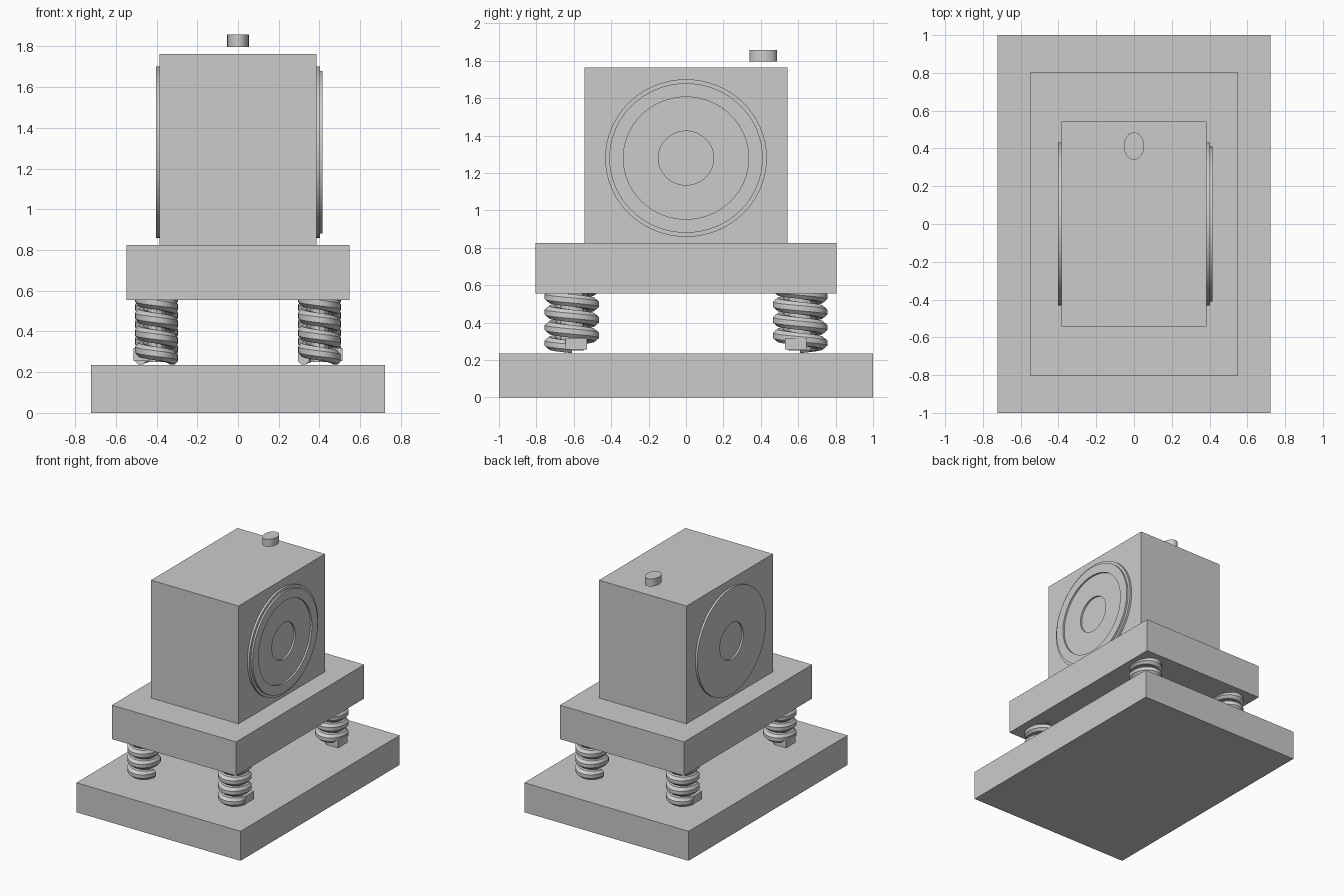
import bpy, bmesh, math

if "Cube" in bpy.data.objects:
    bpy.data.objects.remove(bpy.data.objects["Cube"])

grey = bpy.data.materials.new("plain grey")
grey.diffuse_color = (0.6, 0.6, 0.6, 1)
grey.use_nodes = True
grey.node_tree.nodes["Principled BSDF"].inputs["Base Color"].default_value = grey.diffuse_color


def finish(name, bm, smooth=False):
    bmesh.ops.recalc_face_normals(bm, faces=bm.faces)
    mesh = bpy.data.meshes.new(name)
    bm.to_mesh(mesh)
    bm.free()
    mesh.materials.append(grey)
    ob = bpy.data.objects.new(name, mesh)
    bpy.context.collection.objects.link(ob)
    if smooth:
        bpy.ops.object.select_all(action='DESELECT')
        ob.select_set(True)
        bpy.context.view_layer.objects.active = ob
        bpy.ops.object.shade_smooth_by_angle(angle=math.radians(30))
    return ob


def box(name, x0, x1, y0, y1, z0, z1):
    bm = bmesh.new()
    bmesh.ops.create_cube(bm, size=1)
    for v in bm.verts:
        v.co = ((x0 + x1) / 2 + v.co.x * (x1 - x0),
                (y0 + y1) / 2 + v.co.y * (y1 - y0),
                (z0 + z1) / 2 + v.co.z * (z1 - z0))
    return finish(name, bm)


def rod(name, x, y, rx, ry, z0, z1, sides):
    bm = bmesh.new()
    bmesh.ops.create_cone(bm, cap_ends=True, segments=sides, radius1=1, radius2=1, depth=1)
    for v in bm.verts:
        v.co = (x + v.co.x * rx, y + v.co.y * ry, (z0 + z1) / 2 + v.co.z * (z1 - z0))
    return finish(name, bm, True)


def side_disc(name, profile, z, seg=64):
    """Lathe (radius, x) points around the x axis, with a closed centre."""
    bm = bmesh.new()
    rings = []
    for r, x in profile:
        rings.append([bm.verts.new((x, r * math.cos(2 * math.pi * i / seg),
                                    z + 0.975 * r * math.sin(2 * math.pi * i / seg)))
                      for i in range(seg)])
    for a, b in zip(rings, rings[1:]):
        for i in range(seg):
            j = (i + 1) % seg
            bm.faces.new((a[i], a[j], b[j], b[i]))
    bm.faces.new(rings[0])
    bm.faces.new(rings[-1])
    return finish(name, bm, True)


def spring(name, x, y, end_angle, turns=4, pitch=0.083, steps=24, sides=8):
    """Left-handed coil, squeezed along x, rising from its lower end."""
    bm = bmesh.new()
    rings = []
    for s in range(int(turns * steps) + 1):
        t = s / steps
        a = end_angle - 2 * math.pi * t
        ring = []
        for k in range(sides):
            c = 2 * math.pi * (k + 0.5) / sides
            r = 0.107 + 0.042 * math.cos(c)
            ring.append(bm.verts.new((x + 0.73 * r * math.cos(a), y + r * math.sin(a),
                                      0.27 + pitch * t + 0.036 * math.sin(c))))
        rings.append(ring)
    for p, q in zip(rings, rings[1:]):
        for k in range(sides):
            m = (k + 1) % sides
            bm.faces.new((p[k], p[m], q[m], q[k]))
    bm.faces.new(rings[0])
    bm.faces.new(rings[-1])
    return finish(name, bm, True)


# Stacked body
box("base_slab", -0.723, 0.723, -1, 1, 0, 0.235)
box("upper_plate", -0.547, 0.547, -0.805, 0.805, 0.555, 0.825)
box("housing", -0.385, 0.385, -0.543, 0.543, 0.825, 1.763)

# Top button
rod("top_button", 0, 0.413, 0.053, 0.073, 1.797, 1.857, 32)

# Round faces on both sides
side_disc("right_disc", [(0.432, 0.38), (0.432, 0.402), (0.41, 0.402), (0.41, 0.416),
                         (0.335, 0.416), (0.335, 0.402), (0.148, 0.402), (0.148, 0.388)], 1.28)
side_disc("left_disc", [(0.432, -0.38), (0.432, -0.402), (0.148, -0.402), (0.148, -0.388)], 1.28)

# Spring feet: coil, centre post and outer stop block
for sx, side in ((-1, "left"), (1, "right")):
    for sy, end in ((-1, "front"), (1, "back")):
        x, y = 0.4 * sx, 0.61 * sy
        spring(f"spring_{end}_{side}", x, y, 0 if sy < 0 else math.pi)
        rod(f"spring_post_{end}_{side}", x, y, 0.045, 0.062, 0.25, 0.56, 12)
        xs = sorted((0.41 * sx, 0.512 * sx))
        yc = 0.587 * sy
        box(f"stop_block_{end}_{side}", *xs, yc - 0.058, yc + 0.058, 0.256, 0.318)
